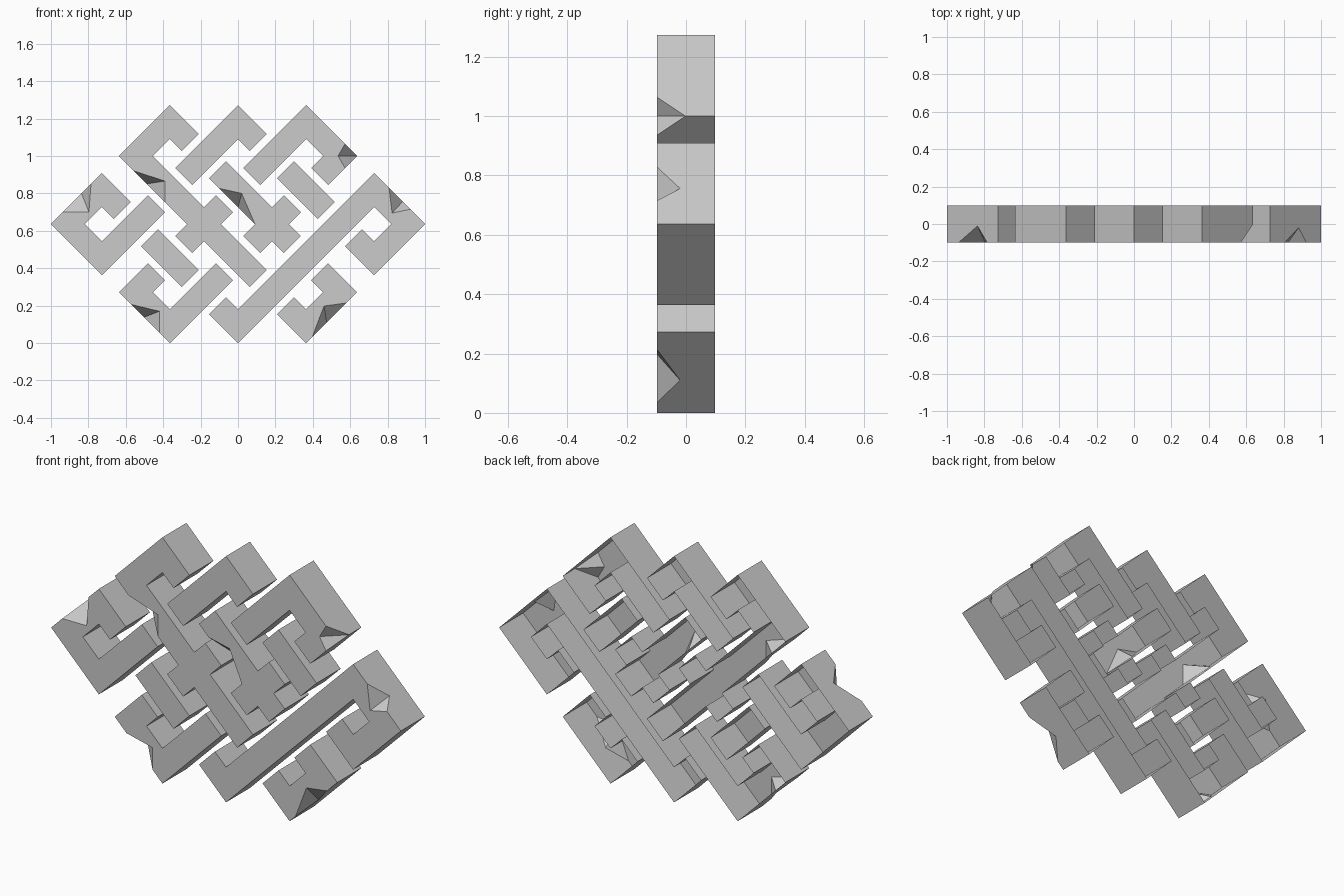
import bpy, bmesh
from mathutils import Vector

if "Cube" in bpy.data.objects:
    bpy.data.objects.remove(bpy.data.objects["Cube"])

H = 2 / 11      # lattice step (diagonal coordinates)
D = 0.098       # half depth
GAP = 0.3       # clearance beside an overpassing band

def place(a, b, y=-D):
    return Vector(((a - b) / 2 * H, y, (a + b) / 2 * H))

# Band extents: lane -> list of (start, end) along the other diagonal
extents = {-2: [(2, 5), (6, 9)], 0: [(0, 9)], 2: [(-2, 9)],
           4: [(-2, 9)], 6: [(-2, 7)], 8: [(-2, 1), (2, 5)]}
# b lanes passed over, for each a lane, and the reverse
under_a = {0: [2, 6], 2: [0], 4: [0, 6], 6: [0, 4]}
under_b = {2: [2, 6], 4: [0, 4], 6: [2]}

def segments(lane, under):
    for start, end in extents[lane]:
        for c in under.get(lane, []):
            yield start, c - GAP
            start = c + 1 + GAP
        yield start, end

rects = []
for lane in extents:
    rects += [(lane, lane + 1, s, e) for s, e in segments(lane, under_a)]
    rects += [(s, e, lane, lane + 1) for s, e in segments(lane, under_b)]

# Flat woven pattern from the occupied lattice cells
cuts = sorted({round(v, 3) for r in rects for v in r})
bm = bmesh.new()
grid = {}

def vert(a, b):
    if (a, b) not in grid:
        grid[a, b] = bm.verts.new(place(a, b))
    return grid[a, b]

for a0, a1 in zip(cuts, cuts[1:]):
    for b0, b1 in zip(cuts, cuts[1:]):
        a, b = (a0 + a1) / 2, (b0 + b1) / 2
        if any(r[0] < a < r[1] and r[2] < b < r[3] for r in rects):
            bm.faces.new([vert(a0, b0), vert(a1, b0), vert(a1, b1), vert(a0, b1)])

# Extrude to a solid
ext = bmesh.ops.extrude_face_region(bm, geom=bm.faces[:], use_keep_orig=True)
bmesh.ops.translate(bm, vec=(0, 2 * D, 0),
                    verts=[g for g in ext["geom"] if isinstance(g, bmesh.types.BMVert)])
bmesh.ops.recalc_face_normals(bm, faces=bm.faces[:])
bmesh.ops.dissolve_limit(bm, angle_limit=0.01, verts=bm.verts[:], edges=bm.edges[:])
mesh = bpy.data.meshes.new("knot_band")
bm.to_mesh(mesh)
bm.free()
knot = bpy.data.objects.new("knot_band", mesh)
bpy.context.collection.objects.link(knot)

# Chips in the front edges: two rim points, inner point, wall apex (x, z), apex y
chips = [
    ((-.936, .70), (-.786, .85), (-.797, .70), (-.837, .80), -.01),
    ((.807, .834), (.925, .716), (.824, .695), (.88, .756), -.02),
    ((.572, 1.064), (.572, .936), (.535, 1.0), (.636, 1.0), -.002),
    ((-.556, .92), (-.39, .754), (-.39, .866), (-.487, .851), -.01),
    ((-.10, .827), (.09, .637), (.02, .80), (0, .727), -.01),
    ((-.57, .206), (-.42, .056), (-.42, .17), (-.502, .138), -.02),
    ((.578, .214), (.397, .033), (.46, .198), (.474, .11), -.02),
]
cb = bmesh.new()
for p1, p2, q, w, y in chips:
    pts = [Vector((p[0], -D, p[1])) for p in (p1, p2, q, w)]
    apex = Vector((w[0], y, w[1]))
    mid = (pts[2] + apex) / 2      # growing about the ridge keeps both cut planes
    vs = [cb.verts.new(mid + (p - mid) * 1.1) for p in pts + [apex]]
    hull = bmesh.ops.convex_hull(cb, input=vs)
    loose = [v for v in vs if v.is_valid and not v.link_faces]
    bmesh.ops.delete(cb, geom=loose, context='VERTS')
bmesh.ops.recalc_face_normals(cb, faces=cb.faces[:])
cm = bpy.data.meshes.new("chip_cutter")
cb.to_mesh(cm)
cb.free()
cutter = bpy.data.objects.new("chip_cutter", cm)
cutter.hide_render = True
bpy.context.collection.objects.link(cutter)

mod = knot.modifiers.new("chips", 'BOOLEAN')
mod.operation = 'DIFFERENCE'
mod.solver = 'EXACT'
mod.object = cutter
bpy.context.view_layer.update()
done = bpy.data.meshes.new_from_object(knot.evaluated_get(bpy.context.evaluated_depsgraph_get()))
knot.modifiers.clear()
bpy.data.objects.remove(cutter)

# Open back
bm = bmesh.new()
bm.from_mesh(done)
back = [f for f in bm.faces if all(v.co.y > D - 0.001 for v in f.verts)]
bmesh.ops.delete(bm, geom=back, context='FACES')
bm.to_mesh(done)
bm.free()
knot.data = done
